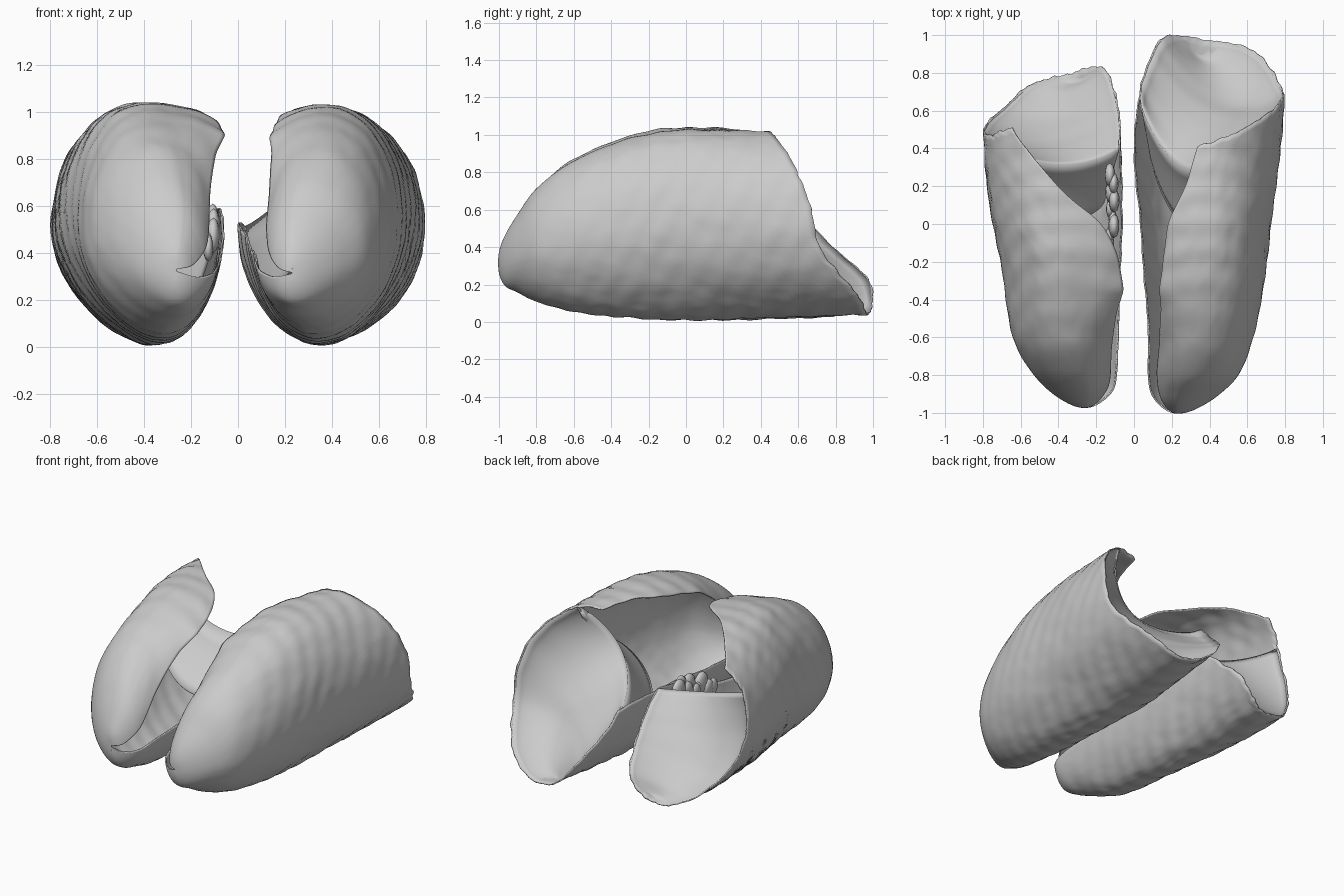
import bpy, bmesh, random
from math import sin, cos, pi, radians, sqrt
from mathutils import Vector, noise

if "Cube" in bpy.data.objects:
    bpy.data.objects.remove(bpy.data.objects["Cube"])

random.seed(4)


def curve(keys, t):
    """Smooth interpolation through (t, value) keys."""
    if t <= keys[0][0]:
        return keys[0][1]
    if t >= keys[-1][0]:
        return keys[-1][1]
    i = next(k for k in range(len(keys) - 1) if t <= keys[k + 1][0])

    def slope(k):
        a, b = keys[max(k - 1, 0)], keys[min(k + 1, len(keys) - 1)]
        return (b[1] - a[1]) / (b[0] - a[0])
    (t0, v0), (t1, v1) = keys[i], keys[i + 1]
    h = t1 - t0
    u = (t - t0) / h
    return ((2*u**3 - 3*u**2 + 1) * v0 + (u**3 - 2*u**2 + u) * h * slope(i)
            + (3*u**2 - 2*u**3) * v1 + (u**3 - u**2) * h * slope(i + 1))


def sheet(name, rows, thickness):
    """Skin a grid of points into a thin smooth sheet."""
    bm = bmesh.new()
    grid = [[bm.verts.new(p) for p in row] for row in rows]
    for a, b in zip(grid, grid[1:]):
        for j in range(len(a) - 1):
            bm.faces.new((a[j], a[j + 1], b[j + 1], b[j]))
    bmesh.ops.remove_doubles(bm, verts=bm.verts, dist=0.0005)
    bmesh.ops.recalc_face_normals(bm, faces=bm.faces)
    me = bpy.data.meshes.new(name)
    bm.to_mesh(me)
    bm.free()
    for p in me.polygons:
        p.use_smooth = True
    ob = bpy.data.objects.new(name, me)
    bpy.context.collection.objects.link(ob)
    mod = ob.modifiers.new("thickness", 'SOLIDIFY')
    mod.thickness = thickness
    mod.offset = 0
    return ob


class Valve:
    """Half shell: elliptical sections growing from a front tip to an oblique rear rim."""

    def __init__(self, side, sections, lip, inner, rim, flare, tuck):
        self.side, self.lip, self.inner, self.rim = side, lip, inner, rim
        self.flare, self.tuck = flare, tuck
        self.y0 = sections[0][0]
        self.tracks = [[(sqrt(s[0] - self.y0), s[k]) for s in sections] for k in (1, 2, 3, 4)]

    def point(self, s, y):
        q = sqrt(max(y - self.y0, 0))
        xo, xi, top, bot = (curve(t, q) for t in self.tracks)
        a0, a1 = curve(self.lip, y), curve(self.inner, y)
        a = radians(a0 + (a1 - a0) * s)
        cx, cz, rx, rz = (xo + xi) / 2, (top + bot) / 2, (xo - xi) / 2, (top - bot) / 2
        c, h = cos(a), sin(a)
        # upper lip flares toward the middle, lower outside tucks in
        if c < 0 and a > 0:
            fl = curve(self.flare, y)
            rx *= 1 + (fl - 1) * min(1, -c * 2.5)
            h = max(h, 0) ** (1 - 1.2 * max(0, fl - 1))
        elif a < 0:
            cx -= self.tuck * h * h * (1 + c) * min(1, q)
        # oblique growth ribs and lumpy surface
        ramp = min(1, q)
        w = sin(2 * pi * (y - 0.55 * rz * h) / 0.15)
        n = noise.noise(Vector((c * 3, y * 5, h * 3 + self.side * 7)))
        n += 0.5 * noise.noise(Vector((c * 7, y * 12, h * 7 + self.side * 7)))
        f = 0.992 + ramp * (0.006 * w + 0.014 * n)
        return Vector((self.side * (cx + rx * f * c), y, max(cz + rz * f * h, 0.006)))

    def rim_point(self, s, back=0.0):
        return self.point(s, curve(self.rim, s) - back)

    def build(self, name, nu=100, nv=120):
        rows = []
        for j in range(nv + 1):
            s = j / nv
            end = curve(self.rim, s) + 0.014 * noise.noise(Vector((s * 40, self.side, 0)))
            qe = sqrt(end - self.y0)
            rows.append([self.point(s, self.y0 + (qe * i / nu) ** 2) for i in range(nu + 1)])
        return sheet(name, rows, 0.008)

    def build_dish(self, name, s_top, s_mid, depth, n=32):
        """Concave inner wall behind the rim, ending in a ledge that drops forward."""
        rows = []
        for k in range(n + 1):
            t = k / n
            a = self.rim_point(s_mid + (s_top - s_mid) * t, 0.01)
            b = self.rim_point(s_mid + (1 - s_mid) * t, 0.01)
            row = []
            for i in range(n + 1):
                w = i / n
                p = a.lerp(b, w)
                bow = sin(pi * w) ** 0.7
                p.y -= depth * bow * sqrt(t)
                p.z -= 0.06 * bow * t
                row.append(p)
            rows.append(row)
        ledge = rows[-1]
        for k in range(1, 7):
            d = k / 6
            mid = (ledge[0].x + ledge[-1].x) / 2
            rows.append([Vector((mid + (p.x - mid) * (1 - 0.25 * d), p.y - 0.3 * d,
                                 p.z - 0.32 * d ** 0.7)) for p in ledge])
        return sheet(name, rows, 0.008)


# Right valve: (y, outer x, inner x, top z, bottom z)
right = Valve(
    1,
    [(-1, .23, .23, .33, .30), (-.97, .34, .15, .45, .2), (-.9, .45, .09, .57, .16),
     (-.8, .55, .07, .71, .11), (-.6, .63, .07, .86, .055), (-.3, .69, .05, .98, .02),
     (0, .725, .03, 1.03, .01), (.4, .775, 0, 1.02, .02), (1, .82, .06, 1.02, .04)],
    [(-1, 176), (-.85, 168), (-.65, 148), (-.45, 132), (-.2, 124), (0, 118), (.2, 105),
     (.42, 97)],
    [(-1, -168), (-.3, -170), (0, -175), (.5, -181), (.8, -176)],
    [(0, .41), (.1, .48), (.23, .6), (.32, .67), (.41, .72), (.55, .92), (.68, .97),
     (.86, .99), (.93, .86), (1, .68)],
    [(-.9, .75), (-.6, .95), (-.35, 1.2)], 0.03)
right.build("right_valve")
right.build_dish("right_inner_dish", 0.08, 0.75, 0.26)

# Left valve: shorter, with a strongly slanted upper lip
left = Valve(
    -1,
    [(-.97, .26, .26, .36, .30), (-.94, .36, .17, .47, .2), (-.87, .46, .1, .6, .15),
     (-.77, .55, .08, .73, .11), (-.6, .64, .07, .87, .055), (-.2, .705, .06, 1.02, .018),
     (.1, .765, .06, 1.04, .01), (.45, .795, .07, 1.02, .015), (.85, .80, .07, 1.0, .03)],
    [(-.97, 176), (-.85, 168), (-.7, 150), (-.5, 138), (-.35, 136), (-.2, 132), (-.03, 121),
     (.15, 99), (.5, 54)],
    [(-.97, -164), (-.3, -164), (.1, -178), (.4, -188), (.7, -186)],
    [(0, .51), (.14, .47), (.23, .5), (.36, .6), (.48, .74), (.61, .79), (.79, .83),
     (.87, .71), (.94, .56), (1, .42)],
    [(-.9, .75), (-.65, 1.0), (-.35, 1.42)], 0.06)
left.build("left_valve")
left.build_dish("left_inner_dish", 0.12, 0.7, 0.12)

# Small knobbly hinge teeth on the left inner wall
bm = bmesh.new()
for i in range(9):
    r = bmesh.ops.create_icosphere(bm, subdivisions=2, radius=random.uniform(.04, .06))
    at = Vector((-.115 + random.uniform(-.015, .015), -.1 + .045 * i,
                 .43 + .012 * i + random.uniform(-.04, .04)))
    for v in r['verts']:
        v.co = Vector((v.co.x * .5, v.co.y * 1.1, v.co.z * 1.3)) + at
me = bpy.data.meshes.new("hinge_teeth")
bm.to_mesh(me)
bm.free()
for p in me.polygons:
    p.use_smooth = True
bpy.context.collection.objects.link(bpy.data.objects.new("hinge_teeth", me))
